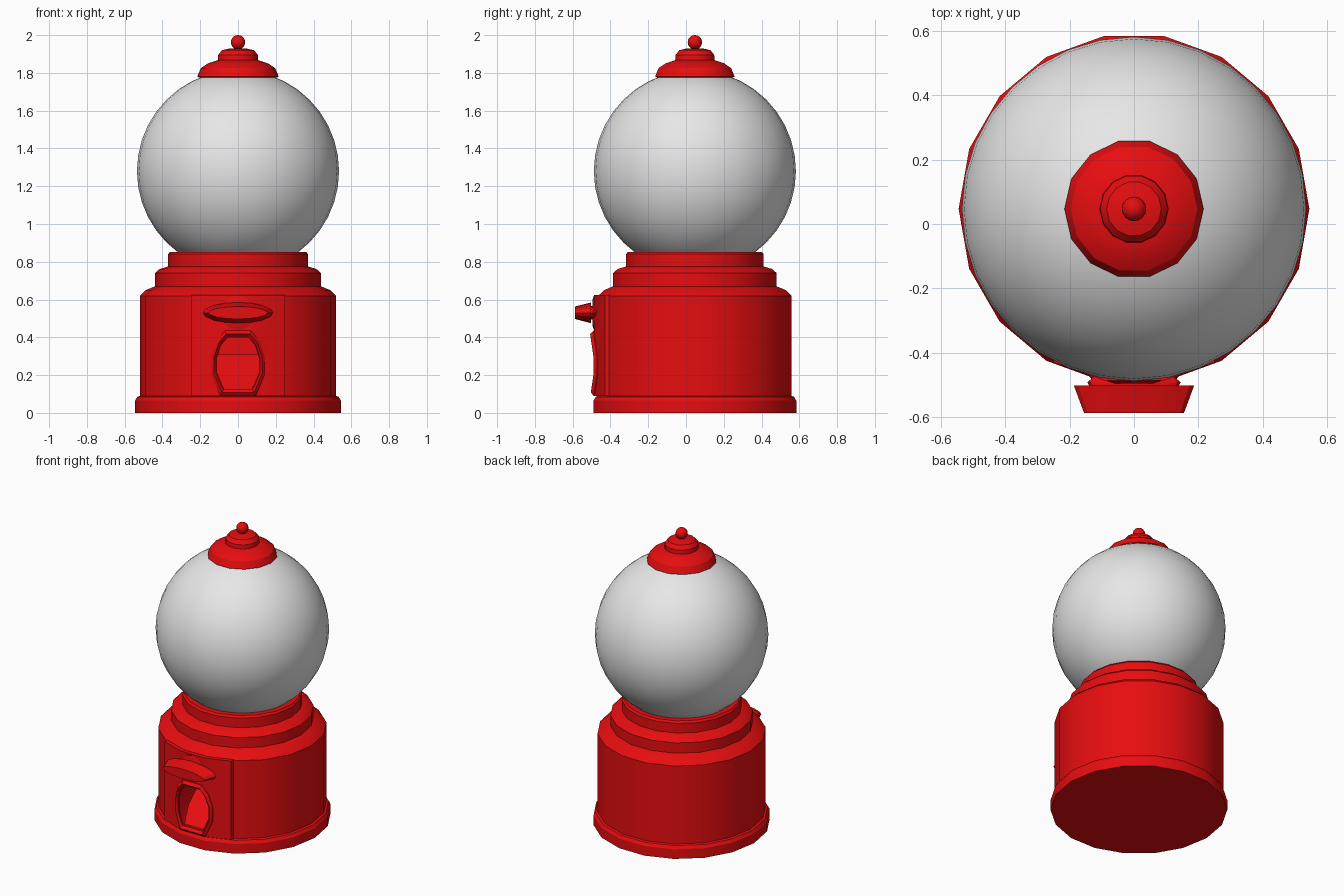
import bpy, bmesh, math
from mathutils import Vector

cube = bpy.data.objects.get("Cube")
if cube:
    bpy.data.objects.remove(cube)

CY = 0.047  # depth of the main axis


def material(name, rgb):
    m = bpy.data.materials.new(name)
    m.use_nodes = True
    m.diffuse_color = (*rgb, 1)
    m.node_tree.nodes["Principled BSDF"].inputs["Base Color"].default_value = (*rgb, 1)
    return m


RED = material("bright red", (0.8, 0.004, 0.005))
WHITE = material("globe white", (0.8, 0.8, 0.8))


def finish(name, bm, mat, angle=30):
    bmesh.ops.recalc_face_normals(bm, faces=bm.faces)
    mesh = bpy.data.meshes.new(name)
    bm.to_mesh(mesh)
    bm.free()
    ob = bpy.data.objects.new(name, mesh)
    bpy.context.collection.objects.link(ob)
    mesh.materials.append(mat)
    smooth(ob, angle)
    return ob


def smooth(ob, angle=30):
    bpy.ops.object.select_all(action='DESELECT')
    ob.select_set(True)
    bpy.context.view_layer.objects.active = ob
    bpy.ops.object.shade_smooth_by_angle(angle=math.radians(angle))


def loft(bm, loops):
    """Join closed loops of points into a capped solid."""
    rings = [[bm.verts.new(p) for p in loop] for loop in loops]
    for a, b in zip(rings, rings[1:]):
        for i in range(len(a)):
            j = (i + 1) % len(a)
            bm.faces.new((a[i], a[j], b[j], b[i]))
    bm.faces.new(rings[0])
    bm.faces.new(rings[-1])


def ellipse(rx, rz, n, center, upright=False):
    pts = []
    for i in range(n):
        a = math.tau * i / n
        u, v = rx * math.cos(a), rz * math.sin(a)
        pts.append(Vector(center) + Vector((u, 0, v) if upright else (u, v, 0)))
    return pts


def lathe(name, profile, sides):
    bm = bmesh.new()
    loft(bm, [ellipse(r, r, sides, (0, CY, z)) for r, z in profile])
    return finish(name, bm, RED)


def sphere(name, radius, z, mat, seg, rings):
    bm = bmesh.new()
    bmesh.ops.create_uvsphere(bm, u_segments=seg, v_segments=rings, radius=radius)
    bmesh.ops.translate(bm, verts=bm.verts, vec=(0, CY, z))
    return finish(name, bm, mat)


# Stepped body, foot, globe and lid
foot = lathe("foot", [(.545, 0), (.545, .065), (.533, .085), (.515, .092)], 18)
body = lathe("body", [(.52, .05), (.52, .62), (.488, .65), (.44, .67), (.44, .74),
                      (.415, .762), (.37, .775), (.37, .84), (.36, .853)], 18)
sphere("globe", .535, 1.28, WHITE, 32, 20)
lathe("lid", [(.205, 1.775), (.216, 1.78), (.197, 1.825), (.16, 1.85), (.1, 1.87)], 14)
lathe("lid_cap", [(.107, 1.865), (.105, 1.895), (.085, 1.92), (.04, 1.93)], 14)
sphere("lid_knob", .038, 1.962, RED, 16, 10)

# Front panel that follows the body wall
bm = bmesh.new()
xs = [-.25, -.09, .09, .25]
plan = [(x, -.487 if abs(x) < .1 else -.43) for x in xs]
plan += [(x, y + .06) for x, y in reversed(plan)]
loft(bm, [[(x, y, z) for x, y in plan] for z in (.09, .625)])
panel = finish("front_panel", bm, RED)

# Arched chute opening, cut through panel and body
half = [(.095, .09), (.14, .2), (.14, .3), (.115, .38), (.07, .435)]
arch = half + [(-x, z) for x, z in reversed(half)]


def arch_loop(y, scale):
    return [(x * scale, y, .265 + (z - .265) * scale) for x, z in arch]


bm = bmesh.new()
loft(bm, [arch_loop(-.7, .8), arch_loop(-.22, .8)])
cutter = finish("chute_cutter", bm, RED)
cutter.hide_render = True
for ob in (body, panel):
    mod = ob.modifiers.new("chute", 'BOOLEAN')
    mod.object = cutter
    mod.solver = 'EXACT'
    bpy.context.view_layer.objects.active = ob
    bpy.ops.object.modifier_apply(modifier=mod.name)
    smooth(ob)
bpy.data.objects.remove(cutter)

# Chute frame: a hollow ring with a bevelled front rim, dished at mid height
bm = bmesh.new()
rings = []
for y, scale in ((-.44, 1), (-.49, 1), (-.508, .9), (-.49, .79), (-.44, .79)):
    ring = []
    for x, py, z in arch_loop(y, scale):
        dish = .025 * max(0, 1 - abs(z - .25) / .17) if y < -.45 else 0
        ring.append(bm.verts.new((x, py + dish, z)))
    rings.append(ring)
for k, a in enumerate(rings):
    b = rings[(k + 1) % len(rings)]
    for i in range(len(a)):
        j = (i + 1) % len(a)
        bm.faces.new((a[i], a[j], b[j], b[i]))
finish("chute_frame", bm, RED)

# Sloping ramp inside the chute
bm = bmesh.new()
side = [(-.475, .12), (-.26, .31), (-.2, .31), (-.2, .12)]
loft(bm, [[(x, y, z) for y, z in side] for x in (-.112, .112)])
finish("chute_ramp", bm, RED)

# Turning handle: round collar, short neck and oval grip
bm = bmesh.new()
loft(bm, [ellipse(r, r, 12, (0, y, .53), True)
          for r, y in ((.09, -.46), (.09, -.488), (.065, -.496))])
finish("handle_collar", bm, RED)
bm = bmesh.new()
loft(bm, [ellipse(rx, rz, 16, (0, y, .53), True) for rx, rz, y in
          ((.12, .03, -.47), (.145, .035, -.492), (.14, .035, -.502),
           (.187, .055, -.502), (.155, .033, -.588))])
finish("handle_grip", bm, RED)
